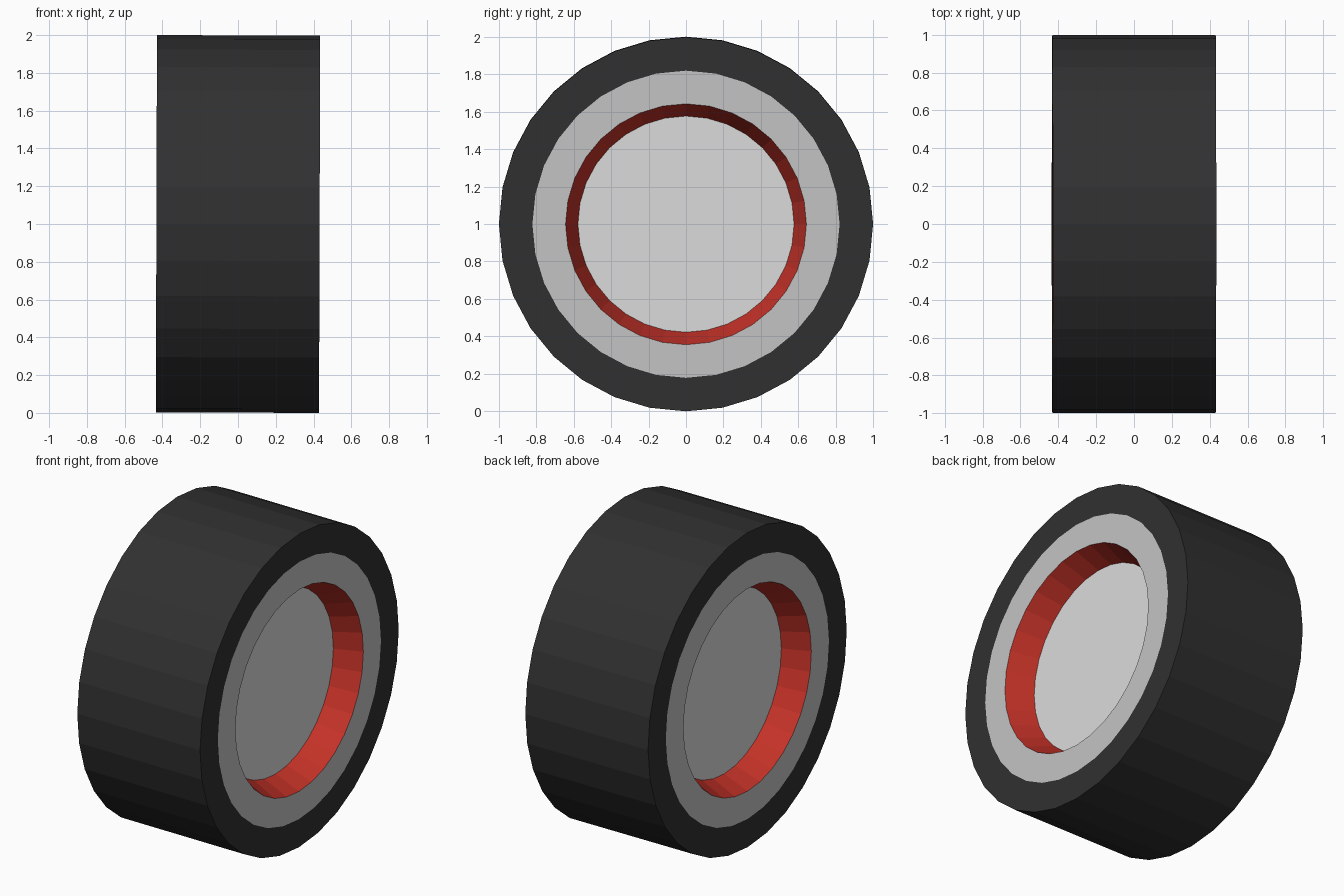
import bpy, bmesh, math
from mathutils import Matrix

if "Cube" in bpy.data.objects:
    bpy.data.objects.remove(bpy.data.objects["Cube"])

SIDES = 32
HALF = 0.432           # half the tyre width
R = 0.9987             # tyre radius
RIM_R, LIP_R, HUB_R = 0.82, 0.643, 0.577
DEPTH = 0.165          # recess depth on each side

# the wheel leans a fraction of a degree
PLACE = Matrix.Translation((0, 0, 1)) @ Matrix.Rotation(math.radians(0.17), 4, 'Y')


def material(name, rgb):
    m = bpy.data.materials.new(name)
    m.diffuse_color = (*rgb, 1)
    m.use_nodes = True
    m.node_tree.nodes["Principled BSDF"].inputs["Base Color"].default_value = m.diffuse_color
    return m


def lathe(name, profile, mat, cap=False):
    """Spin (x, radius) points round the x axis; optionally cap the last ring."""
    bm = bmesh.new()
    rings = []
    for x, r in profile:
        rings.append([bm.verts.new((x, r * math.sin(2 * math.pi * i / SIDES),
                                    r * math.cos(2 * math.pi * i / SIDES)))
                      for i in range(SIDES)])
    for a, b in zip(rings, rings[1:]):
        for i in range(SIDES):
            j = (i + 1) % SIDES
            bm.faces.new((a[i], b[i], b[j], a[j]))
    if cap:
        bm.faces.new(rings[-1])
    # point every face outwards: away from the axis, or along the side, or into the recess
    for f in bm.faces:
        f.normal_update()
        c = f.calc_center_median()
        side = 1 if c.x > 0 else -1
        if abs(f.normal.x) > 0.05:
            flip = f.normal.x * side < 0
        else:
            flip = f.normal.y * c.y + f.normal.z * c.z < 0
        if flip:
            f.normal_flip()
    bm.transform(PLACE)
    me = bpy.data.meshes.new(name)
    bm.to_mesh(me)
    bm.free()
    me.materials.append(mat)
    ob = bpy.data.objects.new(name, me)
    bpy.context.collection.objects.link(ob)
    return ob


rubber = material("black rubber", (0.030, 0.030, 0.030))
rim_grey = material("rim grey", (0.55, 0.55, 0.55))
hub_grey = material("light hub grey", (0.71, 0.71, 0.71))
red = material("red trim", (0.56, 0.032, 0.021))

# tyre: tread and both sidewalls
lathe("tyre", [(-HALF, RIM_R), (-HALF, R), (HALF, R), (HALF, RIM_R)], rubber)

# rim face, red recess wall and hub disc on each side
for s, label in ((1, "right"), (-1, "left")):
    lathe(f"rim_{label}", [(s * HALF, RIM_R), (s * HALF, LIP_R)], rim_grey)
    lathe(f"recess_wall_{label}", [(s * HALF, LIP_R), (s * (HALF - DEPTH), HUB_R)], red)
    lathe(f"hub_disc_{label}", [(s * (HALF - DEPTH), HUB_R)], hub_grey, cap=True)
